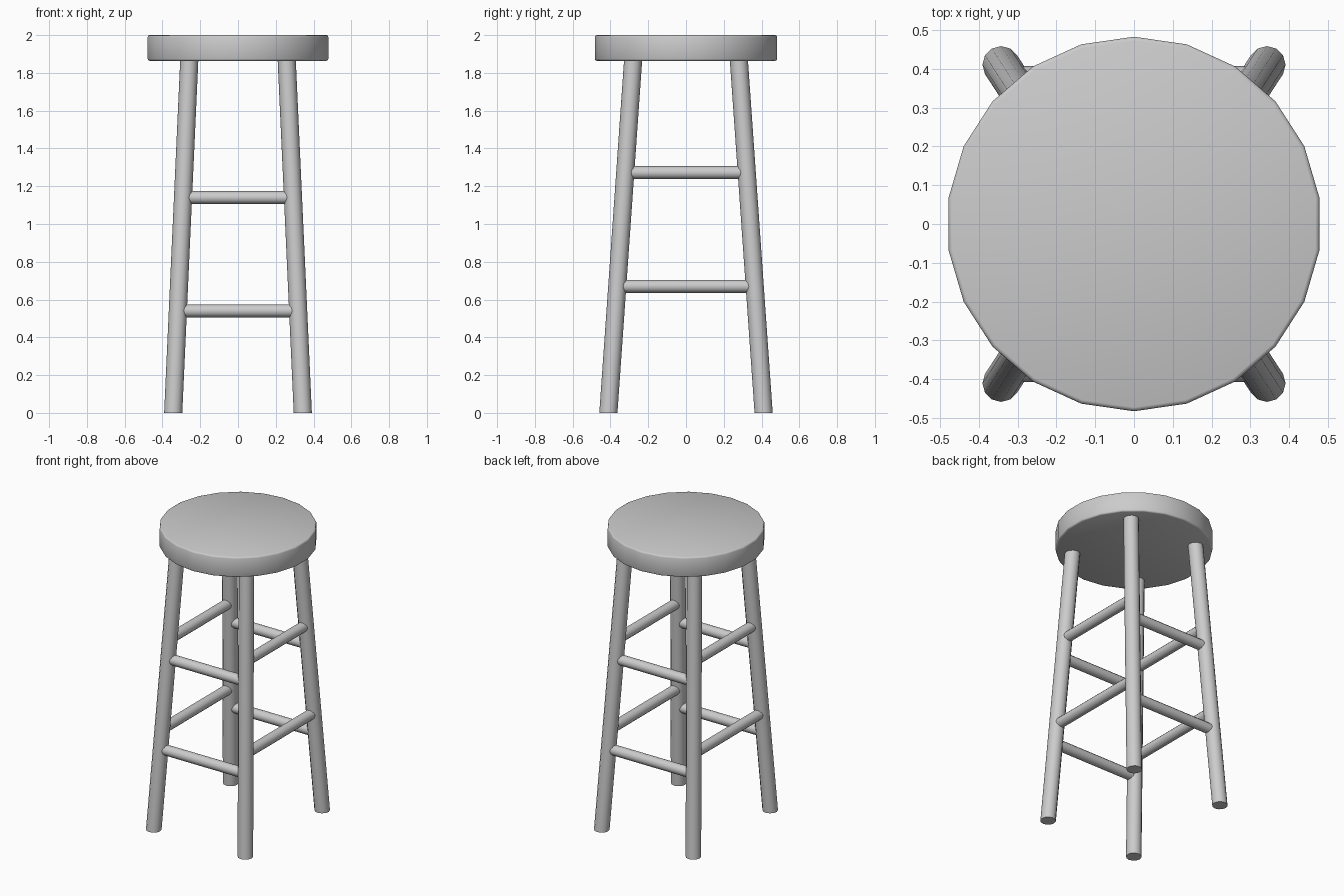
import bpy
import math
from mathutils import Vector

if "Cube" in bpy.data.objects:
    bpy.data.objects.remove(bpy.data.objects["Cube"])

LEG_R, RUNG_R = 0.048, 0.034


def leg_axis(z):
    """Distance of a leg's axis from the centre planes at height z."""
    return 0.343 - 0.0455 * z, 0.411 - 0.0702 * z


def finish(obj, name, angle=45):
    obj.name = name
    bpy.ops.object.shade_smooth_by_angle(angle=math.radians(angle))
    return obj


def leg(name, sx, sy):
    # upright cylinder sheared so both ends stay level
    top = 1.88
    bpy.ops.mesh.primitive_cylinder_add(vertices=12, radius=LEG_R, depth=top,
                                        location=(0, 0, 0))
    obj = bpy.context.object
    for v in obj.data.vertices:
        v.co.z += top / 2
        x, y = leg_axis(v.co.z)
        v.co.x += sx * x
        v.co.y += sy * y
    return finish(obj, name)


def rung(name, start, end):
    a, b = Vector(start), Vector(end)
    bpy.ops.mesh.primitive_cylinder_add(vertices=12, radius=RUNG_R,
                                        depth=(b - a).length, location=(a + b) / 2)
    obj = bpy.context.object
    obj.rotation_euler = (b - a).to_track_quat('Z', 'Y').to_euler()
    return finish(obj, name)


# Seat: 22-sided disc with a softened rim
bpy.ops.mesh.primitive_cylinder_add(vertices=22, radius=0.483, depth=0.136,
                                    location=(0, 0, 1.932))
seat = finish(bpy.context.object, "seat", 180)
bevel = seat.modifiers.new("rim", 'BEVEL')
bevel.width = 0.01
bevel.segments = 2
bevel.limit_method = 'ANGLE'
bevel.angle_limit = math.radians(40)

# Splayed legs
for sy, row in ((-1, "front"), (1, "back")):
    for sx, side in ((-1, "left"), (1, "right")):
        leg(f"{row}_{side}_leg", sx, sy)

# Rungs along x, front and back
for z, level in ((0.54, "lower"), (1.14, "upper")):
    x, y = leg_axis(z)
    for s, row in ((-1, "front"), (1, "back")):
        rung(f"{row}_{level}_rung", (-x, s * y, z), (x, s * y, z))

# Rungs along y, left and right
for z, level in ((0.67, "lower"), (1.272, "upper")):
    x, y = leg_axis(z)
    for s, side in ((-1, "left"), (1, "right")):
        rung(f"{side}_{level}_rung", (s * x, -y, z), (s * x, y, z))
